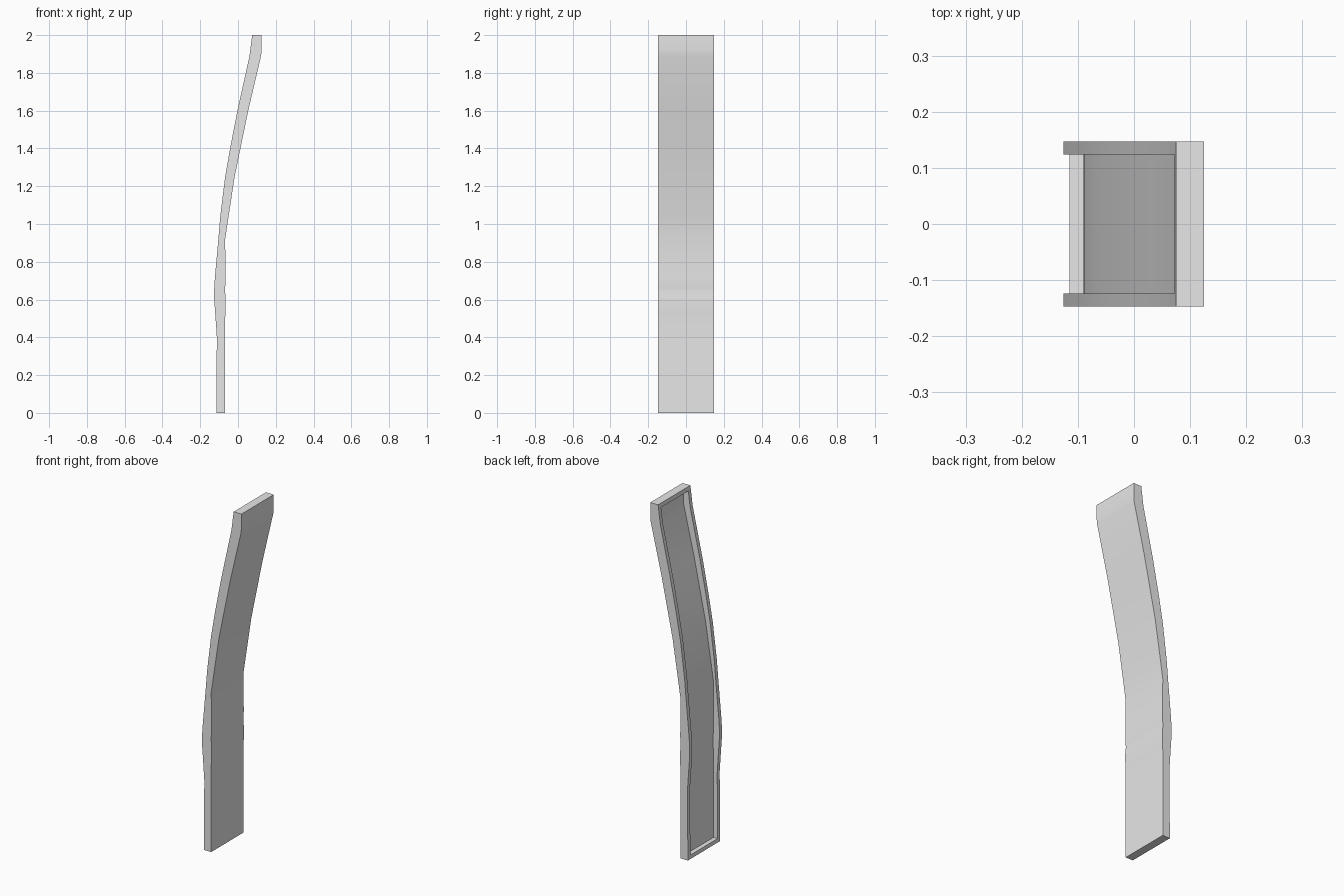
import bpy, bmesh, math

cube = bpy.data.objects.get("Cube")
if cube:
    bpy.data.objects.remove(cube, do_unlink=True)

HALF_WIDTH = 0.147
RIM = 0.023
SKIN = 0.021
HEIGHT = 2.0

# Side profiles as (z, x): rim edge and outer skin
rim_edge = [(0, -0.115), (0.4, -0.112), (0.52, -0.12), (0.6, -0.126), (0.66, -0.126),
            (0.72, -0.122), (0.92, -0.104), (1.04, -0.094), (1.25, -0.068),
            (1.4, -0.042), (1.6, -0.003), (1.89, 0.061), (2, 0.075)]
outer_skin = [(0, -0.068), (0.5, -0.068), (0.56, -0.065), (0.61, -0.065), (0.645, -0.069),
              (0.7, -0.066), (0.92, -0.068), (1.04, -0.05), (1.25, -0.018),
              (1.6, 0.054), (1.89, 0.122), (1.92, 0.125), (2, 0.125)]


def x_at(profile, z):
    for (z0, x0), (z1, x1) in zip(profile, profile[1:]):
        if z <= z1:
            return x0 + (x1 - x0) * (z - z0) / (z1 - z0)
    return profile[-1][1]


# Bent tray: channel cross-sections joined along the height, closed at both ends
levels = sorted({p[0] for p in rim_edge + outer_skin} | {RIM, HEIGHT - RIM})
bm = bmesh.new()
rings = []
for z in levels:
    back, front = x_at(rim_edge, z), x_at(outer_skin, z)
    floor, w, i = front - SKIN, HALF_WIDTH, HALF_WIDTH - RIM
    section = [(back, -w), (front, -w), (front, w), (back, w),
               (back, i), (floor, i), (floor, -i), (back, -i)]
    rings.append([bm.verts.new((x, y, z)) for x, y in section])

last = len(rings) - 2
for n, (low, high) in enumerate(zip(rings, rings[1:])):
    loop = [0, 1, 2, 3, 4, 7] if n in (0, last) else list(range(8))
    for a, b in zip(loop, loop[1:] + loop[:1]):
        bm.faces.new((low[a], low[b], high[b], high[a]))

# End caps and the inner walls of the end rims
for ring in (rings[0], rings[-1]):
    bm.faces.new([ring[k] for k in (0, 1, 2, 3, 4, 7)])
for ring in (rings[1], rings[-2]):
    bm.faces.new(ring[4:8])

bmesh.ops.delete(bm, geom=[v for v in bm.verts if not v.link_faces], context='VERTS')
bmesh.ops.recalc_face_normals(bm, faces=bm.faces)
mesh = bpy.data.meshes.new("bent_panel")
bm.to_mesh(mesh)
bm.free()

# Plain grey finish
grey = bpy.data.materials.new("light_grey")
grey.use_nodes = True
colour = (0.8, 0.8, 0.8, 1)
grey.diffuse_color = colour
grey.node_tree.nodes["Principled BSDF"].inputs["Base Color"].default_value = colour
mesh.materials.append(grey)

panel = bpy.data.objects.new("bent_panel", mesh)
bpy.context.collection.objects.link(panel)
bpy.ops.object.select_all(action='DESELECT')
panel.select_set(True)
bpy.context.view_layer.objects.active = panel
bpy.ops.object.shade_smooth_by_angle(angle=math.radians(30))
